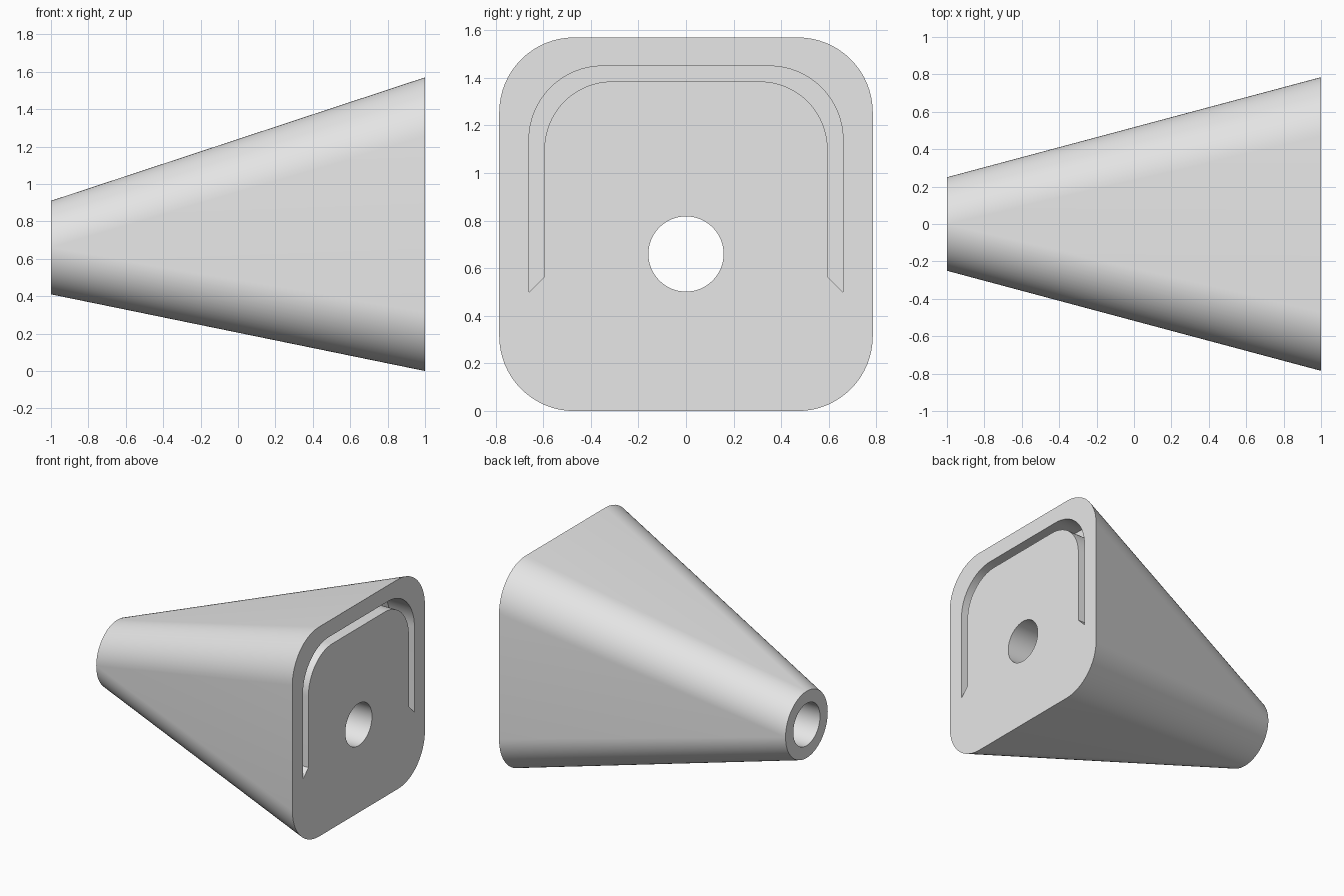
import bpy, bmesh, math

if "Cube" in bpy.data.objects:
    bpy.data.objects.remove(bpy.data.objects["Cube"])

grey = bpy.data.materials.new("grey")
grey.diffuse_color = (0.8, 0.8, 0.8, 1)
grey.use_nodes = True
grey.node_tree.nodes["Principled BSDF"].inputs["Base Color"].default_value = grey.diffuse_color
STEPS = 16


def arc(cy, cz, r, start, end, n=STEPS):
    """Points (y, z) along an arc, angles in degrees."""
    return [(cy + r * math.cos(math.radians(start + (end - start) * i / n)),
             cz + r * math.sin(math.radians(start + (end - start) * i / n)))
            for i in range(n + 1)]


def loft(name, ring_a, xa, ring_b, xb):
    """Solid between two matching outlines; repeated points collapse."""
    bm = bmesh.new()
    a = [bm.verts.new((xa, y, z)) for y, z in ring_a]
    b = [bm.verts.new((xb, y, z)) for y, z in ring_b]
    n = len(a)
    for i in range(n):
        j = (i + 1) % n
        bm.faces.new((a[i], a[j], b[j], b[i]))
    bm.faces.new(a[::-1])
    bm.faces.new(b)
    bmesh.ops.remove_doubles(bm, verts=bm.verts[:], dist=1e-5)
    bmesh.ops.recalc_face_normals(bm, faces=bm.faces[:])
    me = bpy.data.meshes.new(name)
    bm.to_mesh(me)
    bm.free()
    ob = bpy.data.objects.new(name, me)
    bpy.context.collection.objects.link(ob)
    me.materials.append(grey)
    return ob


# Tapered body: round small end to rounded-square large end
small, large = [], []
for k, (sy, sz) in enumerate([(1, 1), (-1, 1), (-1, -1), (1, -1)]):
    small += arc(0, 0.66, 0.25, 90 * k, 90 * k + 90)
    large += arc(sy * 0.47, 0.785 + sz * 0.47, 0.315, 90 * k, 90 * k + 90)
body = loft("tapered_body", small, -1, large, 1)

# Through hole cutter
circle = arc(0, 0.66, 0.158, 0, 360, 64)[:-1]
hole = loft("hole_cutter", circle, -1.2, circle, 1.2)

# Arched groove cutter with mitred lower ends
outer = [(0.66, 0.5)] + arc(0.35, 1.14, 0.31, 0, 90) + arc(-0.35, 1.14, 0.31, 90, 180) + [(-0.66, 0.5)]
inner = [(0.595, 0.565)] + arc(0.31, 1.1, 0.285, 0, 90) + arc(-0.31, 1.1, 0.285, 90, 180) + [(-0.595, 0.565)]
band = outer + inner[::-1]
groove = loft("groove_cutter", band, 0.8, band, 1.2)

# Cut the body, then remove the cutters
bpy.context.view_layer.objects.active = body
body.select_set(True)
for cutter in (hole, groove):
    mod = body.modifiers.new(cutter.name, 'BOOLEAN')
    mod.operation = 'DIFFERENCE'
    mod.solver = 'EXACT'
    mod.object = cutter
    bpy.ops.object.modifier_apply(modifier=mod.name)
    bpy.data.objects.remove(cutter)

bpy.ops.object.shade_smooth_by_angle(angle=math.radians(30))
